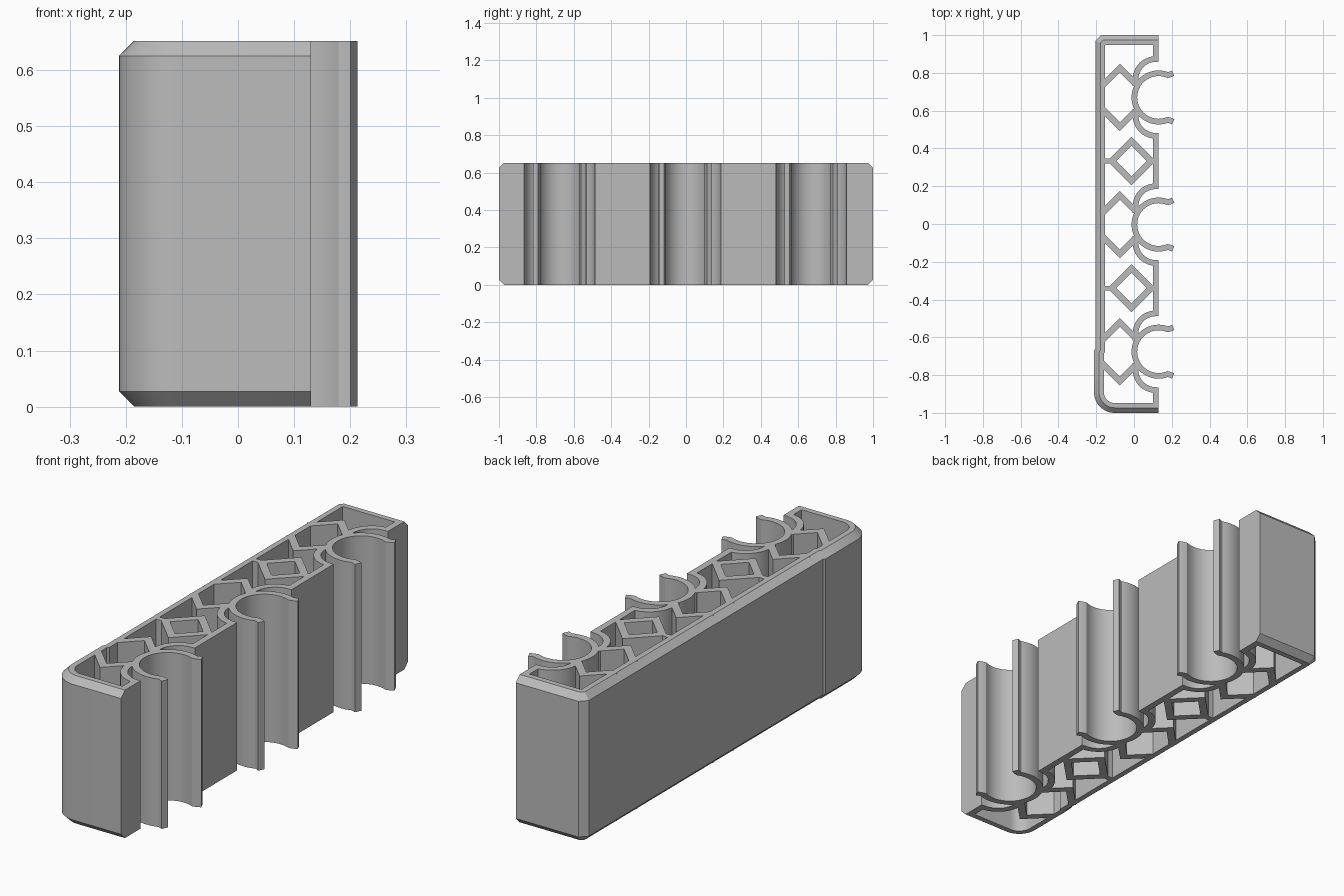
import bpy, bmesh
from math import sin, cos, radians
from mathutils import Vector

if "Cube" in bpy.data.objects:
    bpy.data.objects.remove(bpy.data.objects["Cube"])

HEIGHT = 0.652
BEVEL = 0.027
PITCH = 0.673
CLIPS = [-0.003 + k * PITCH for k in (-1, 0, 1)]
PANEL_X = 0.115

grey = bpy.data.materials.new("light grey")
grey.use_nodes = True
colour = (0.5, 0.5, 0.5, 1)
grey.diffuse_color = colour
grey.node_tree.nodes["Principled BSDF"].inputs["Base Color"].default_value = colour


def arc(cx, cy, r, start, end, steps):
    angles = [radians(start + (end - start) * i / steps) for i in range(steps + 1)]
    return [(cx + r * cos(a), cy + r * sin(a)) for a in angles]


def right_normal(a, b):
    d = (b - a).normalized()
    return Vector((d.y, -d.x))


def sweep(name, path, section, closed=False):
    """Sweep a section of (offset to the right, z) along a flat mitred path."""
    pts = [Vector(p) for p in path]
    n = len(pts)
    bm = bmesh.new()
    rings = []
    for i, p in enumerate(pts):
        normals = []
        if closed or i > 0:
            normals.append(right_normal(pts[i - 1], p))
        if closed or i < n - 1:
            normals.append(right_normal(p, pts[(i + 1) % n]))
        total = sum(normals, Vector((0, 0)))
        miter = total * (len(normals) / total.length_squared)
        rings.append([bm.verts.new((*(p + miter * off), z)) for off, z in section])
    m = len(section)
    for i in range(n if closed else n - 1):
        a, b = rings[i], rings[(i + 1) % n]
        for j in range(m):
            k = (j + 1) % m
            bm.faces.new((a[j], a[k], b[k], b[j]))
    if not closed:
        bm.faces.new(rings[0])
        bm.faces.new(rings[-1])
    bmesh.ops.recalc_face_normals(bm, faces=bm.faces)
    mesh = bpy.data.meshes.new(name)
    bm.to_mesh(mesh)
    bm.free()
    mesh.materials.append(grey)
    ob = bpy.data.objects.new(name, mesh)
    bpy.context.collection.objects.link(ob)
    bpy.ops.object.select_all(action='DESELECT')
    ob.select_set(True)
    bpy.context.view_layer.objects.active = ob
    bpy.ops.object.shade_smooth_by_angle(angle=radians(30))
    return ob


def rib(name, path, width, closed=False):
    h = width / 2
    return sweep(name, path, [(-h, 0), (h, 0), (h, HEIGHT), (-h, HEIGHT)], closed)


# Outer shell: back wall and both ends, bevelled along top and bottom
shell_path = ([(0.13, -1)] + arc(-0.102, -0.89, 0.11, 270, 180, 12)
              + [(-0.212, -0.67), (-0.205, -0.66), (-0.205, 0.97), (-0.175, 1), (0.13, 1)])
wall = 0.052
sweep("outer_shell", shell_path,
      [(BEVEL, 0), (0, BEVEL), (0, HEIGHT - BEVEL), (BEVEL, HEIGHT), (wall, HEIGHT), (wall, 0)])


# Front panels, curling in at each clip
def curl_up(c):
    """Leave the upper side of a clip towards the panel above."""
    return [(PANEL_X - 0.107, c + 0.06)] + arc(PANEL_X, c + 0.096, 0.107, 180, 90, 10)


def curl_down(c):
    return [(x, 2 * c - y) for x, y in reversed(curl_up(c))]


rib("front_panel_end_a", [(PANEL_X, -0.97)] + curl_down(CLIPS[0]), 0.03)
for i in range(2):
    rib(f"front_panel_{i + 1}", curl_up(CLIPS[i]) + curl_down(CLIPS[i + 1]), 0.03)
rib("front_panel_end_b", curl_up(CLIPS[2]) + [(PANEL_X, 0.97)], 0.03)

# Open ring clips with flared lips, and the angled struts behind them
for i, c in enumerate(CLIPS):
    ring = arc(0.13, c, 0.128, 68, 292, 40)
    lip = [(0.192, 0.122), (0.207, 0.129)]
    path = ([(x, c + y) for x, y in reversed(lip)] + ring + [(x, c - y) for x, y in lip])
    rib(f"clip_{i + 1}", path, 0.03)
    for side, label in ((1, "upper"), (-1, "lower")):
        strut = [(-0.17, 0.06), (-0.075, 0.155), (0.005, 0.075)]
        rib(f"strut_{label}_{i + 1}", [(x, c + side * y) for x, y in strut], 0.033)

# Diamond braces between the clips, each tied to the back wall
for i in range(2):
    y = (CLIPS[i] + CLIPS[i + 1]) / 2
    rib(f"diamond_brace_{i + 1}", arc(-0.013, y, 0.104, 0, 270, 3), 0.033, closed=True)
    rib(f"brace_tie_{i + 1}", [(-0.165, y), (-0.115, y)], 0.025)
